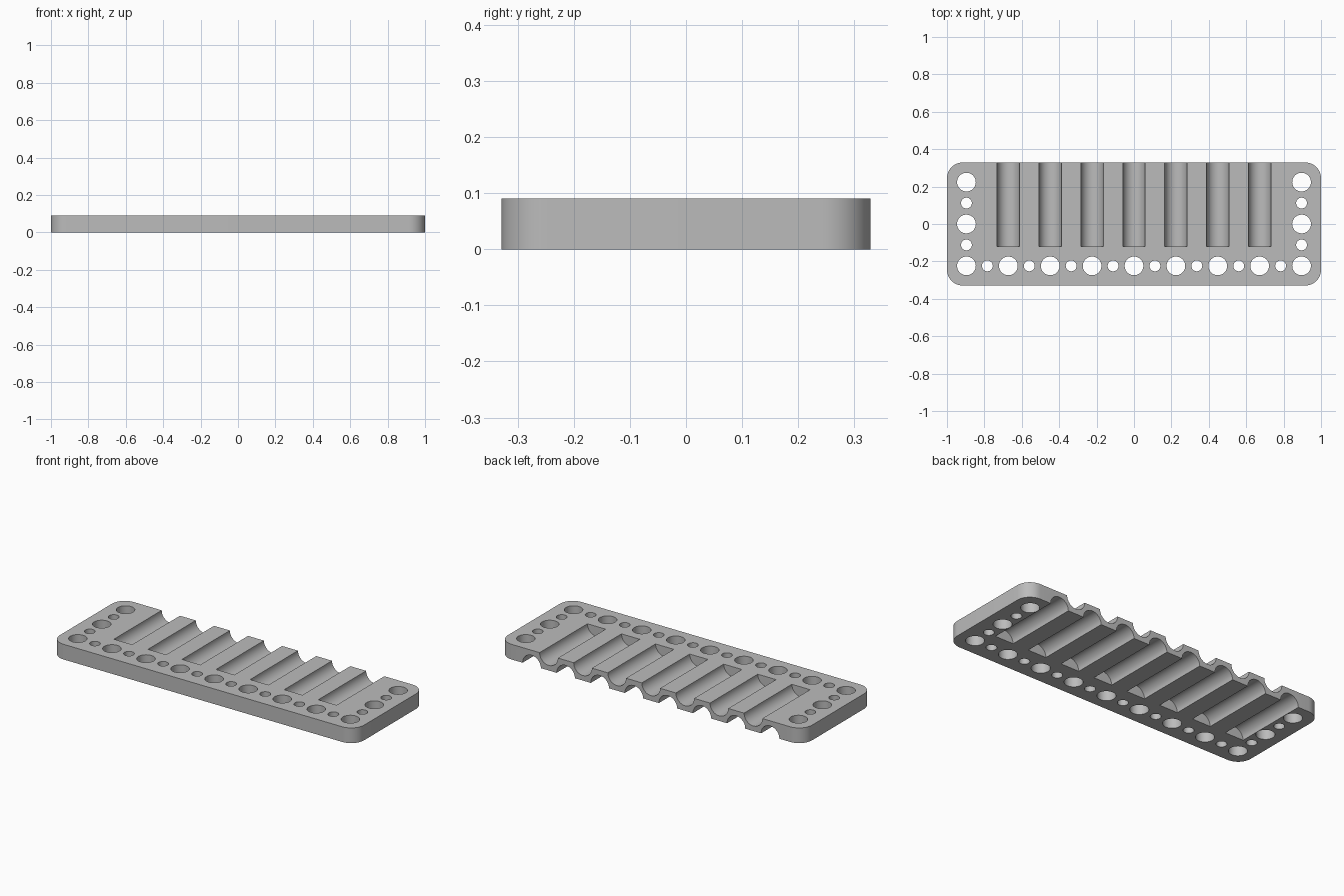
import bpy, bmesh, math
from mathutils import Matrix, Vector

cube = bpy.data.objects.get("Cube")
if cube:
    bpy.data.objects.remove(cube, do_unlink=True)

HALF_Y, HEIGHT, CORNER = 0.329, 0.09, 0.085
STEP = 0.224                 # spacing of holes and grooves
BIG, SMALL, GROOVE = 0.05, 0.029, 0.06
GROOVE_END = -0.12

grey = bpy.data.materials.new("plain_grey")
grey.use_nodes = True
colour = (0.5, 0.5, 0.5, 1)
grey.diffuse_color = colour
grey.node_tree.nodes["Principled BSDF"].inputs["Base Color"].default_value = colour


def make_object(name, bm):
    bmesh.ops.recalc_face_normals(bm, faces=bm.faces)
    mesh = bpy.data.meshes.new(name)
    bm.to_mesh(mesh)
    bm.free()
    mesh.materials.append(grey)
    obj = bpy.data.objects.new(name, mesh)
    bpy.context.scene.collection.objects.link(obj)
    return obj


def add_cylinder(bm, radius, depth, matrix):
    bmesh.ops.create_cone(bm, cap_ends=True, segments=48, radius1=radius,
                          radius2=radius, depth=depth, matrix=matrix)


def add_hole(bm, x, y, radius):
    add_cylinder(bm, radius, 3 * HEIGHT, Matrix.Translation((x, y, HEIGHT / 2)))


def add_groove(bm, x, z):
    back = HALF_Y + 0.1
    place = Matrix.Translation((x, (back + GROOVE_END) / 2, z))
    add_cylinder(bm, GROOVE, back - GROOVE_END, place @ Matrix.Rotation(math.pi / 2, 4, 'X'))


# Plate with rounded corners
bm = bmesh.new()
outline = []
for corner, (sx, sy) in enumerate([(1, 1), (-1, 1), (-1, -1), (1, -1)]):
    for i in range(13):
        a = math.pi / 2 * (corner + i / 12)
        outline.append(bm.verts.new((sx * (1 - CORNER) + CORNER * math.cos(a),
                                     sy * (HALF_Y - CORNER) + CORNER * math.sin(a), 0)))
base = bm.faces.new(outline)
top = bmesh.ops.extrude_face_region(bm, geom=[base])["geom"]
bmesh.ops.translate(bm, vec=Vector((0, 0, HEIGHT)),
                    verts=[v for v in top if isinstance(v, bmesh.types.BMVert)])
plate = make_object("rack_plate", bm)

# Holes along the front row and both ends
bm = bmesh.new()
for i in range(-8, 9):
    add_hole(bm, i * STEP / 2, -STEP, SMALL if i % 2 else BIG)
for side in (-1, 1):
    for i in range(-1, 3):
        add_hole(bm, side * 4 * STEP, i * STEP / 2, SMALL if i % 2 else BIG)

# Half-round grooves: seven on top, eight underneath in between
for i in range(-7, 8):
    add_groove(bm, i * STEP / 2, 0 if i % 2 else HEIGHT)
cutter = make_object("hole_and_groove_cutter", bm)
cutter.hide_render = True

# Cut, then keep only the finished plate
cut = plate.modifiers.new("cut", 'BOOLEAN')
cut.operation = 'DIFFERENCE'
cut.solver = 'EXACT'
cut.object = cutter
bpy.ops.object.select_all(action='DESELECT')
bpy.context.view_layer.objects.active = plate
plate.select_set(True)
bpy.ops.object.modifier_apply(modifier=cut.name)
bpy.data.objects.remove(cutter, do_unlink=True)
bpy.ops.object.shade_smooth_by_angle(angle=math.radians(30))
